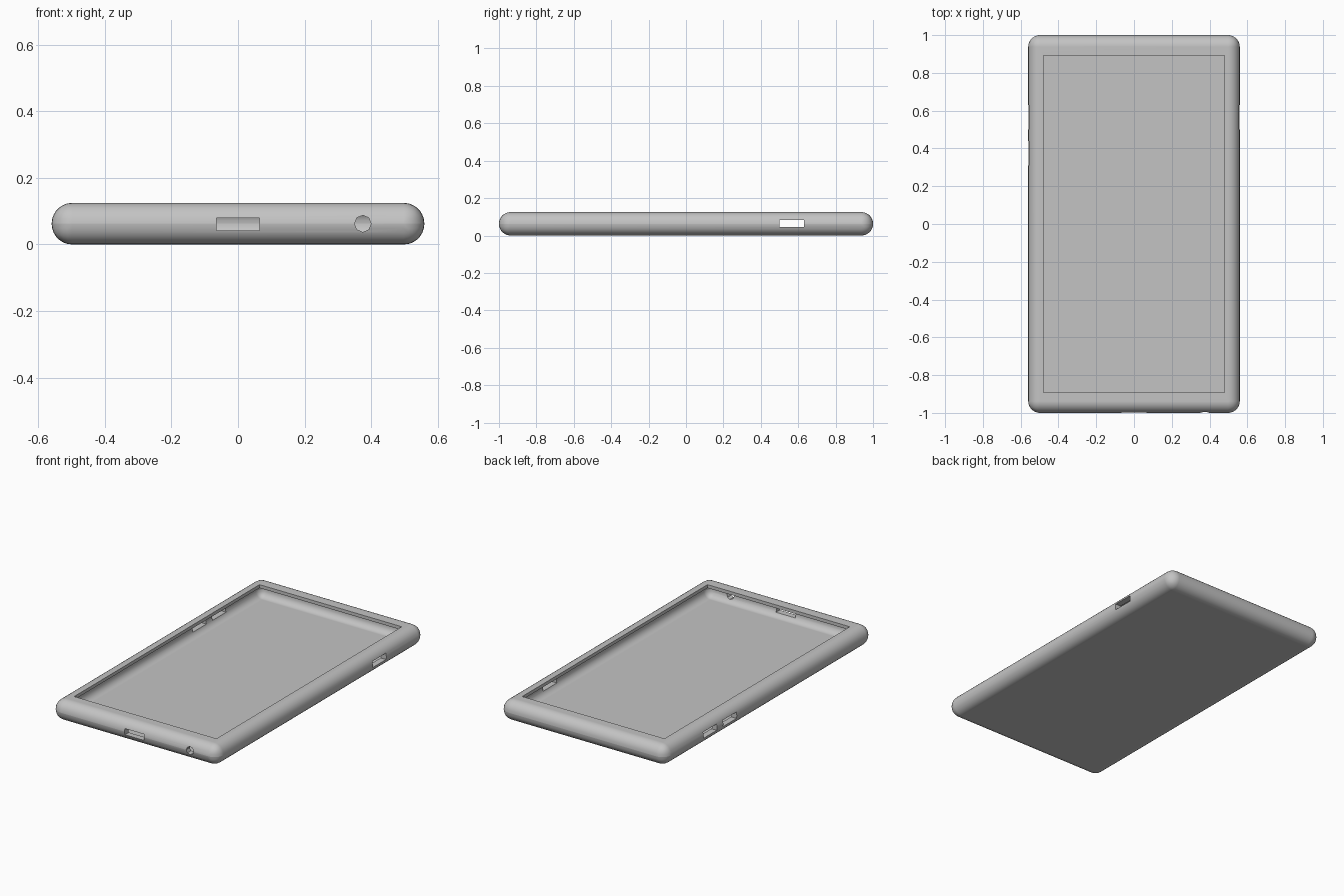
import bpy, bmesh, math
from mathutils import Matrix

if "Cube" in bpy.data.objects:
    bpy.data.objects.remove(bpy.data.objects["Cube"])

HEIGHT = 0.125
MID = HEIGHT / 2

grey = bpy.data.materials.new("matte_grey")
grey.use_nodes = True
colour = (0.55, 0.55, 0.55, 1)
grey.diffuse_color = colour
grey.node_tree.nodes["Principled BSDF"].inputs["Base Color"].default_value = colour


def finish(name, bm):
    mesh = bpy.data.meshes.new(name)
    bm.to_mesh(mesh)
    bm.free()
    mesh.materials.append(grey)
    obj = bpy.data.objects.new(name, mesh)
    bpy.context.collection.objects.link(obj)
    return obj


def box(name, centre, size, radius=0):
    """Box, with fully rounded edges when a radius is given."""
    bm = bmesh.new()
    bmesh.ops.create_cube(bm, size=1)
    bmesh.ops.scale(bm, vec=size, verts=bm.verts)
    if radius:
        bmesh.ops.bevel(bm, geom=bm.edges[:], offset=radius, segments=7,
                        profile=0.5, affect='EDGES')
    bmesh.ops.translate(bm, vec=centre, verts=bm.verts)
    return finish(name, bm)


def cylinder_y(name, centre, radius, depth):
    bm = bmesh.new()
    bmesh.ops.create_cone(bm, cap_ends=True, segments=8, radius1=radius,
                          radius2=radius, depth=depth)
    bmesh.ops.transform(bm, verts=bm.verts, matrix=Matrix.Translation(centre)
                        @ Matrix.Rotation(math.pi / 2, 4, 'X'))
    return finish(name, bm)


# Rounded outer shell
case = box("phone_case", (0, 0, MID), (1.12, 2, HEIGHT), 0.062)

# Hollow, screen opening and ports
cutters = [
    box("cavity", (0, 0, MID), (1.05, 1.93, 0.085), 0.042),
    box("screen_opening", (0, 0, 0.13), (0.96, 1.786, 0.13)),
    box("charging_port", (0, -1, 0.061), (0.13, 0.2, 0.038)),
    cylinder_y("headphone_port", (0.375, -1, MID), 0.025, 0.2),
    box("left_button_slot", (0.56, 0.565, 0.065), (0.2, 0.13, 0.038)),
    box("right_rear_slot", (-0.56, 0.565, 0.065), (0.2, 0.13, 0.038)),
    box("right_front_slot", (-0.56, 0.375, 0.065), (0.2, 0.13, 0.038)),
]
bpy.context.view_layer.objects.active = case
case.select_set(True)
for cutter in cutters:
    cut = case.modifiers.new(cutter.name, 'BOOLEAN')
    cut.operation = 'DIFFERENCE'
    cut.solver = 'EXACT'
    cut.object = cutter
    bpy.ops.object.modifier_apply(modifier=cut.name)
    bpy.data.objects.remove(cutter)

# Smooth curves with crisp openings and flat panels
bpy.ops.object.shade_smooth_by_angle(angle=math.radians(30))
weighted = case.modifiers.new("flat_panels", 'WEIGHTED_NORMAL')
weighted.keep_sharp = True
